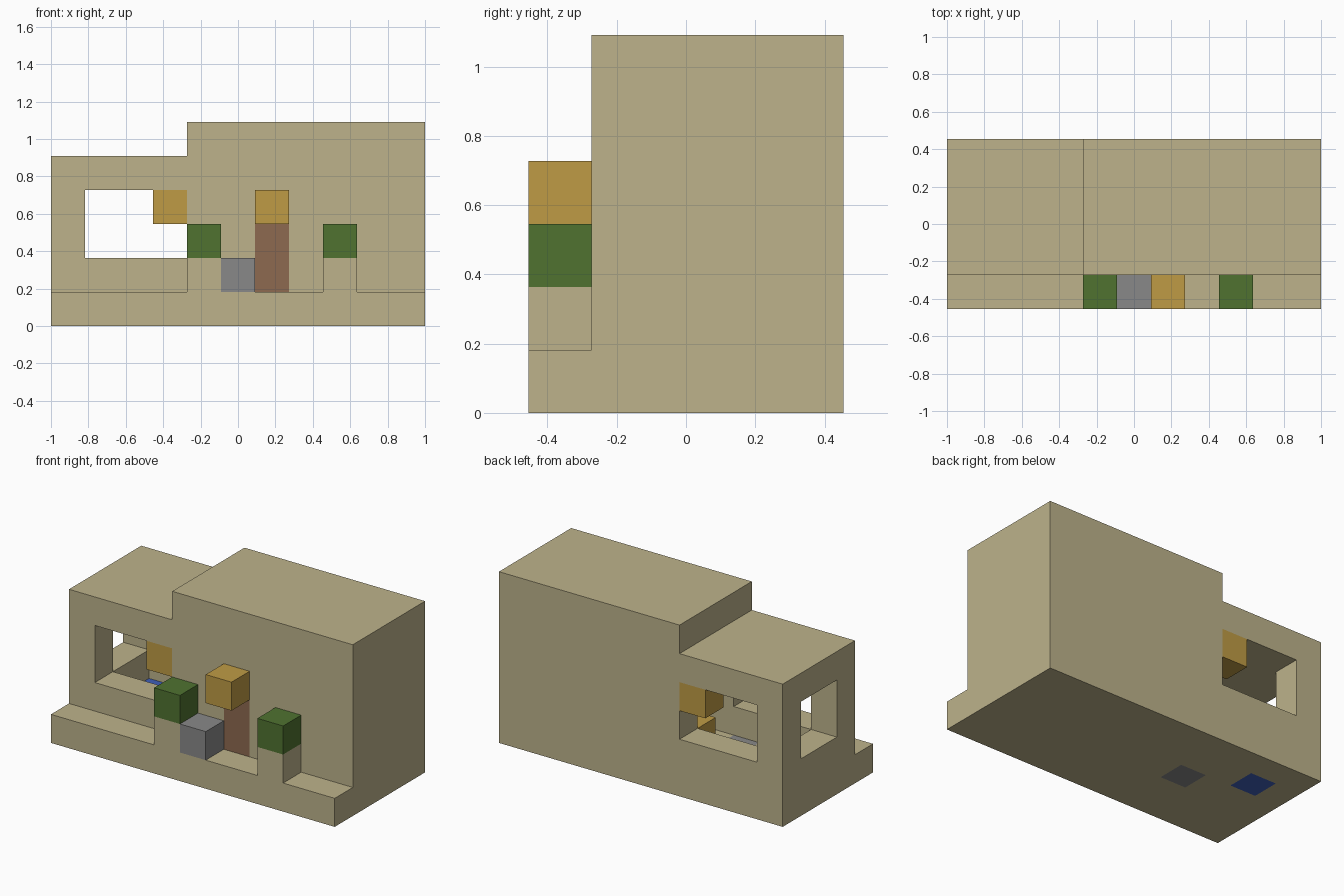
import bpy
from itertools import product
from mathutils import Vector

UNIT = 2 / 11
CENTRE = Vector((5.5, 2.5, 0))   # middle of the 11 x 5 x 6 block grid

cube = bpy.data.objects.get("Cube")
if cube:
    bpy.data.objects.remove(cube, do_unlink=True)


def material(name, rgb):
    mat = bpy.data.materials.new(name)
    mat.use_nodes = True
    mat.diffuse_color = (*rgb, 1)
    bsdf = next(n for n in mat.node_tree.nodes if n.type == 'BSDF_PRINCIPLED')
    bsdf.inputs["Base Color"].default_value = (*rgb, 1)
    bsdf.inputs["Roughness"].default_value = 0.9
    return mat


SAND = material("sandstone", (0.51, 0.45, 0.26))
WOOD = material("golden_wood", (0.52, 0.33, 0.06))
LEAF = material("leaf_green", (0.08, 0.17, 0.03))
STONE = material("grey_stone", (0.25, 0.25, 0.25))
DOOR = material("brown_door", (0.27, 0.144, 0.08))
BLUE = material("blue_tile", (0.05, 0.115, 0.49))


def box(lo, hi):
    """Set of grid blocks from lo up to, but not including, hi."""
    return set(product(*(range(a, b) for a, b in zip(lo, hi))))


def block(x, y, z):
    return {(x, y, z)}


def part(name, blocks, mat):
    """Mesh of the outer skin of a set of blocks."""
    verts, faces = {}, []
    for cell in sorted(blocks):
        for axis, side in product(range(3), (0, 1)):
            beside = list(cell)
            beside[axis] += 2 * side - 1
            if tuple(beside) in blocks:
                continue
            u, v = (axis + 1) % 3, (axis + 2) % 3
            ring = []
            for du, dv in ((0, 0), (1, 0), (1, 1), (0, 1)):
                p = list(cell)
                p[axis] += side
                p[u] += du
                p[v] += dv
                ring.append(verts.setdefault(tuple(p), len(verts)))
            faces.append(ring if side else ring[::-1])
    mesh = bpy.data.meshes.new(name)
    mesh.from_pydata([(Vector(p) - CENTRE) * UNIT for p in verts], [], faces)
    mesh.materials.append(mat)
    obj = bpy.data.objects.new(name, mesh)
    bpy.context.collection.objects.link(obj)
    return obj


# Coloured blocks set into the floor and walls
blue_tile = block(1, 3, 0)
grey_tile = block(3, 2, 0)
door = box((6, 1, 1), (7, 2, 3))
front_corner = block(3, 1, 3)
back_corner = block(3, 4, 3)

# Hollow house: low wing and tall hall over one floor slab with a front ledge
house = box((0, 0, 0), (11, 5, 1))
house |= box((0, 1, 1), (4, 5, 5)) | box((4, 1, 1), (11, 5, 6))
rooms = box((1, 2, 1), (4, 4, 4)) | box((4, 2, 1), (10, 4, 5))
window_through = box((1, 1, 2), (4, 5, 4))
window_side = box((0, 2, 2), (1, 4, 4))
house -= rooms | window_through | window_side
house -= blue_tile | grey_tile | door

part("house_shell", house, SAND)
part("floor_tile_blue", blue_tile, BLUE)
part("floor_tile_grey", grey_tile, STONE)
part("door", door, DOOR)
part("window_corner_front", front_corner, WOOD)
part("window_corner_back", back_corner, WOOD)

# Shrubs on pedestals either side of the entrance
for name, x in (("right", 4), ("left", 8)):
    part(f"pedestal_{name}", block(x, 0, 1), SAND)
    part(f"shrub_{name}", block(x, 0, 2), LEAF)

# Single blocks outside and inside
part("stone_block", block(5, 0, 1), STONE)
part("door_lamp", block(6, 0, 3), WOOD)
part("storage_chest", block(4, 3, 1), WOOD)
